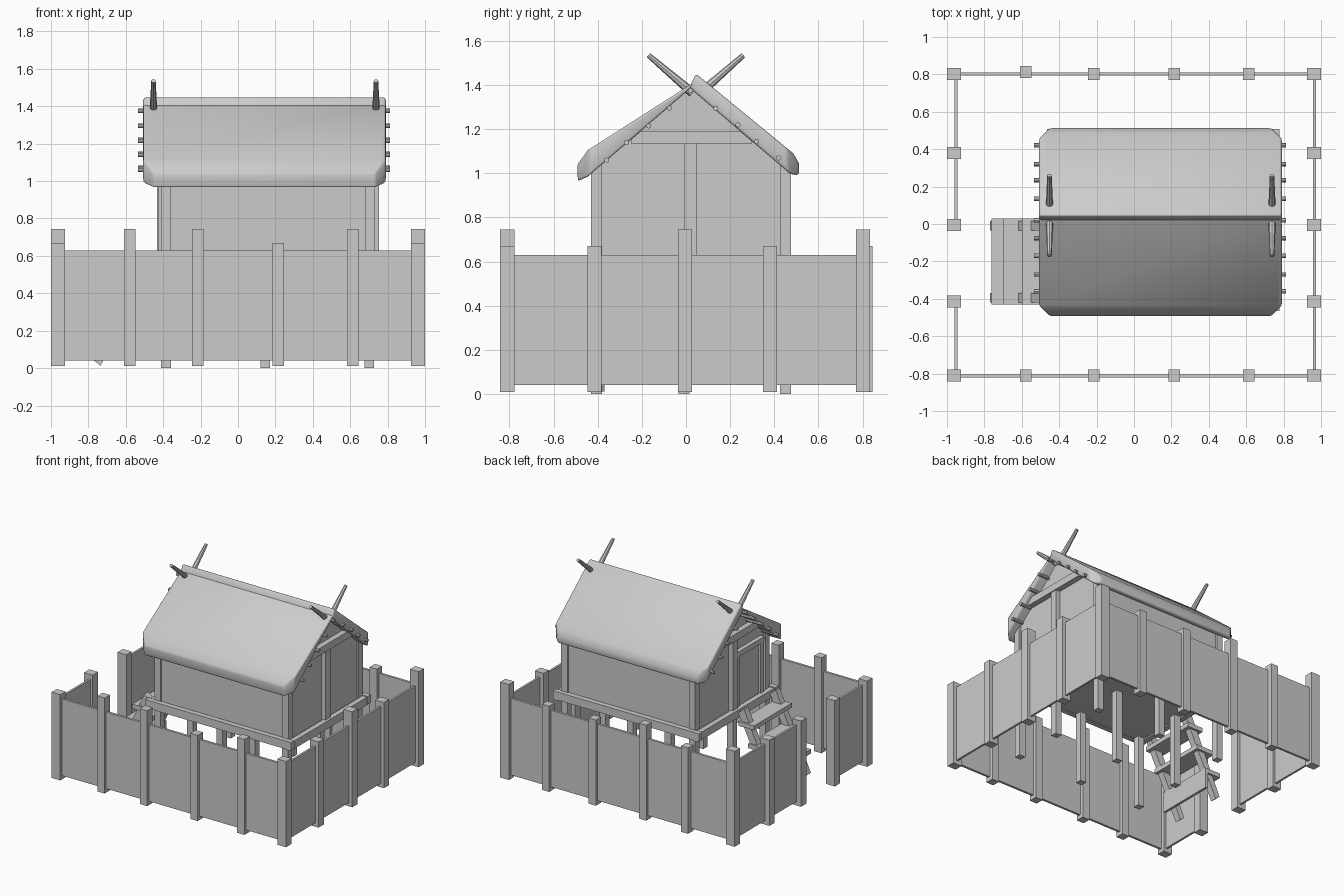
import bpy, bmesh, math
from mathutils import Vector

if "Cube" in bpy.data.objects:
    bpy.data.objects.remove(bpy.data.objects["Cube"])


def mesh_obj(name, bm):
    bmesh.ops.recalc_face_normals(bm, faces=bm.faces)
    me = bpy.data.meshes.new(name)
    bm.to_mesh(me)
    bm.free()
    ob = bpy.data.objects.new(name, me)
    bpy.context.collection.objects.link(ob)
    return ob


def box(name, x0, x1, y0, y1, z0, z1):
    bm = bmesh.new()
    bmesh.ops.create_cube(bm, size=1)
    for v in bm.verts:
        v.co = ((x0 + x1) / 2 + v.co.x * (x1 - x0),
                (y0 + y1) / 2 + v.co.y * (y1 - y0),
                (z0 + z1) / 2 + v.co.z * (z1 - z0))
    return mesh_obj(name, bm)


def prism(name, pts, x0, x1, axis="x"):
    """Extrude a 2D profile: (y,z) along x, or (x,z) along y."""
    bm = bmesh.new()
    put = (lambda a, b, t: (t, a, b)) if axis == "x" else (lambda a, b, t: (a, t, b))
    f = bm.faces.new([bm.verts.new(put(a, b, x0)) for a, b in pts])
    ext = bmesh.ops.extrude_face_region(bm, geom=[f])
    d = Vector(put(0, 0, x1 - x0))
    bmesh.ops.translate(bm, vec=d, verts=[g for g in ext["geom"] if isinstance(g, bmesh.types.BMVert)])
    # the extruded start face is kept only once so the solid stays closed
    if not any(abs(sum((v.co - w.co).length for v, w in zip(g.verts, f.verts))) < 1e-6
               for g in bm.faces if f.is_valid) and not f.is_valid:
        bmesh.ops.holes_fill(bm, edges=[e for e in bm.edges if e.is_boundary])
    return mesh_obj(name, bm)


def rod(name, a, b, r1, r2, n=8):
    a, b = Vector(a), Vector(b)
    bm = bmesh.new()
    bmesh.ops.create_cone(bm, cap_ends=True, segments=n, radius1=r1, radius2=r2, depth=(b - a).length)
    ob = mesh_obj(name, bm)
    ob.location = (a + b) / 2
    ob.rotation_mode = "QUATERNION"
    ob.rotation_quaternion = (b - a).to_track_quat("Z", "Y")
    return ob


def smooth(ob, angle=60):
    bpy.ops.object.select_all(action="DESELECT")
    ob.select_set(True)
    bpy.context.view_layer.objects.active = ob
    bpy.ops.object.shade_smooth_by_angle(angle=math.radians(angle))


# Fence posts
XS = [-0.962, -0.578, -0.215, 0.215, 0.613, 0.962]
FRONT_H = [0.67, 0.745, 0.745, 0.67, 0.745, 0.67]
BACK_H = [0.745, 0.67, 0.745, 0.67, 0.67, 0.745]


def fence_post(x, y, h):
    w = 0.037 if abs(x) > 0.9 else 0.031
    box("fence_post", x - w, x + w, y - 0.032, y + 0.032, 0.01, h)


for x, hf, hb in zip(XS, FRONT_H, BACK_H):
    fence_post(x, -0.81, hf)
    fence_post(x, 0.813 if x == XS[1] else 0.802, hb)
for x in (-0.962, 0.962):
    for y, h in ((-0.415, 0.67), (-0.005, 0.745 if x > 0 else 0.67), (0.38, 0.67)):
        fence_post(x, y, h)

# Fence panels, leaving the gateway open on the left
for a, b in zip(XS, XS[1:]):
    for y in (-0.813, 0.802):
        box("fence_panel", a, b, y - 0.009, y + 0.009, 0.04, 0.63)
YS = [-0.81, -0.415, -0.005, 0.38, 0.802]
for a, b in zip(YS, YS[1:]):
    box("fence_panel_right", 0.957, 0.973, a, b, 0.04, 0.63)
    if a != -0.415:
        box("fence_panel_left", -0.961, -0.945, a, b, 0.04, 0.63)

# Stilts
for x in (-0.385, 0.145, 0.702):
    for y in (-0.405, -0.01, 0.45):
        box("stilt", x - 0.026, x + 0.026, y - 0.025, y + 0.025, 0.0, 0.57)

# Floor and its edge beams
box("floor", -0.44, 0.76, -0.44, 0.49, 0.555, 0.595)
for y in (-0.445, 0.487):
    box("floor_beam_long", -0.465, 0.778, y - 0.02, y + 0.02, 0.55, 0.612)
for x in (-0.435, 0.752):
    box("floor_beam_short", x - 0.02, x + 0.02, -0.465, 0.507, 0.545, 0.605)

# Corner posts and long walls
for x in (-0.385, 0.705):
    for y in (-0.405, 0.45):
        box("corner_post", x - 0.026, x + 0.026, y - 0.025, y + 0.025, 0.59, 1.04)
for y in (-0.405, 0.45):
    box("long_wall", -0.37, 0.69, y - 0.012, y + 0.012, 0.59, 1.04)

# Gable walls with tie beam and centre post
gable = [(-0.41, 0.59), (0.455, 0.59), (0.455, 1.045), (0.02, 1.385), (-0.41, 1.045)]
for x, s in ((-0.385, -1), (0.705, 1)):
    prism("gable_wall", gable, x - 0.012, x + 0.012)
    o, p = x + s * 0.055, x + s * 0.048
    box("tie_beam", min(o, x), max(o, x), -0.25, 0.30, 1.135, 1.19)
    box("centre_post", min(p, x), max(p, x), -0.008, 0.048, 0.59, 1.14)

# Door on the left end
box("door", -0.408, -0.39, -0.30, -0.03, 0.60, 0.99)
for y in (-0.32, -0.03):
    box("door_jamb", -0.425, -0.38, y - 0.02, y + 0.02, 0.60, 1.01)
box("door_lintel", -0.43, -0.38, -0.34, -0.01, 0.99, 1.03)

# Thatched roof slabs with chamfered eave corners
front = [(0.055, 1.425), (0.005, 1.372), (-0.445, 0.985), (-0.49, 0.965), (-0.492, 1.04), (-0.445, 1.105)]
back = [(0.045, 1.452), (0.015, 1.388), (0.475, 0.995), (0.512, 0.992), (0.512, 1.045), (0.487, 1.09)]
for name, pts, side, eave in (("roof_front", front, -1, -0.49), ("roof_back", back, 1, 0.512)):
    ob = prism(name, pts, -0.507, 0.79)
    bm = bmesh.new()
    bm.from_mesh(ob.data)
    for s, cx in ((-1, -0.507), (1, 0.79)):
        bmesh.ops.bisect_plane(bm, geom=bm.verts[:] + bm.edges[:] + bm.faces[:],
                               plane_co=(cx - s * 0.055, eave, 0),
                               plane_no=Vector((s, side, 0)).normalized(), clear_outer=True)
        bmesh.ops.holes_fill(bm, edges=[e for e in bm.edges if e.is_boundary])
    bmesh.ops.recalc_face_normals(bm, faces=bm.faces)
    bm.to_mesh(ob.data)
    bm.free()
    m = ob.modifiers.new("soften", "BEVEL")
    m.width = 0.012
    m.segments = 2
    m.limit_method = "ANGLE"
    m.angle_limit = math.radians(35)
    smooth(ob, 180)

# Roof battens poking out at both ends
for y, z in ((-0.36, 1.06), (-0.27, 1.14), (-0.17, 1.215), (-0.075, 1.295), (0.02, 1.375),
             (0.135, 1.295), (0.235, 1.22), (0.32, 1.145), (0.42, 1.07)):
    smooth(rod("batten", (-0.535, y, z), (0.813, y, z), 0.012, 0.012), 40)

# Crossed horns on the ridge
for x in (-0.452, 0.738):
    smooth(rod("horn_back", (x, 0.06, 1.36), (x, 0.26, 1.535), 0.021, 0.012), 40)
    smooth(rod("horn_front", (x, 0.03, 1.365), (x, -0.17, 1.535), 0.021, 0.012), 40)

# Stairs: leaning stringers, three treads and a board behind the lowest
stringer = [(-0.77, 0.04), (-0.735, 0.012), (-0.455, 0.585), (-0.505, 0.625)]
for y in (-0.395, -0.01):
    prism("stair_stringer", stringer, y - 0.025, y + 0.025, "y")
for a, b, z in ((-0.763, -0.63, 0.20), (-0.70, -0.55, 0.36), (-0.60, -0.47, 0.51)):
    box("stair_tread", a, b, -0.43, 0.03, z - 0.017, z + 0.017)
box("stair_riser", -0.65, -0.63, -0.43, 0.03, 0.06, 0.20)
